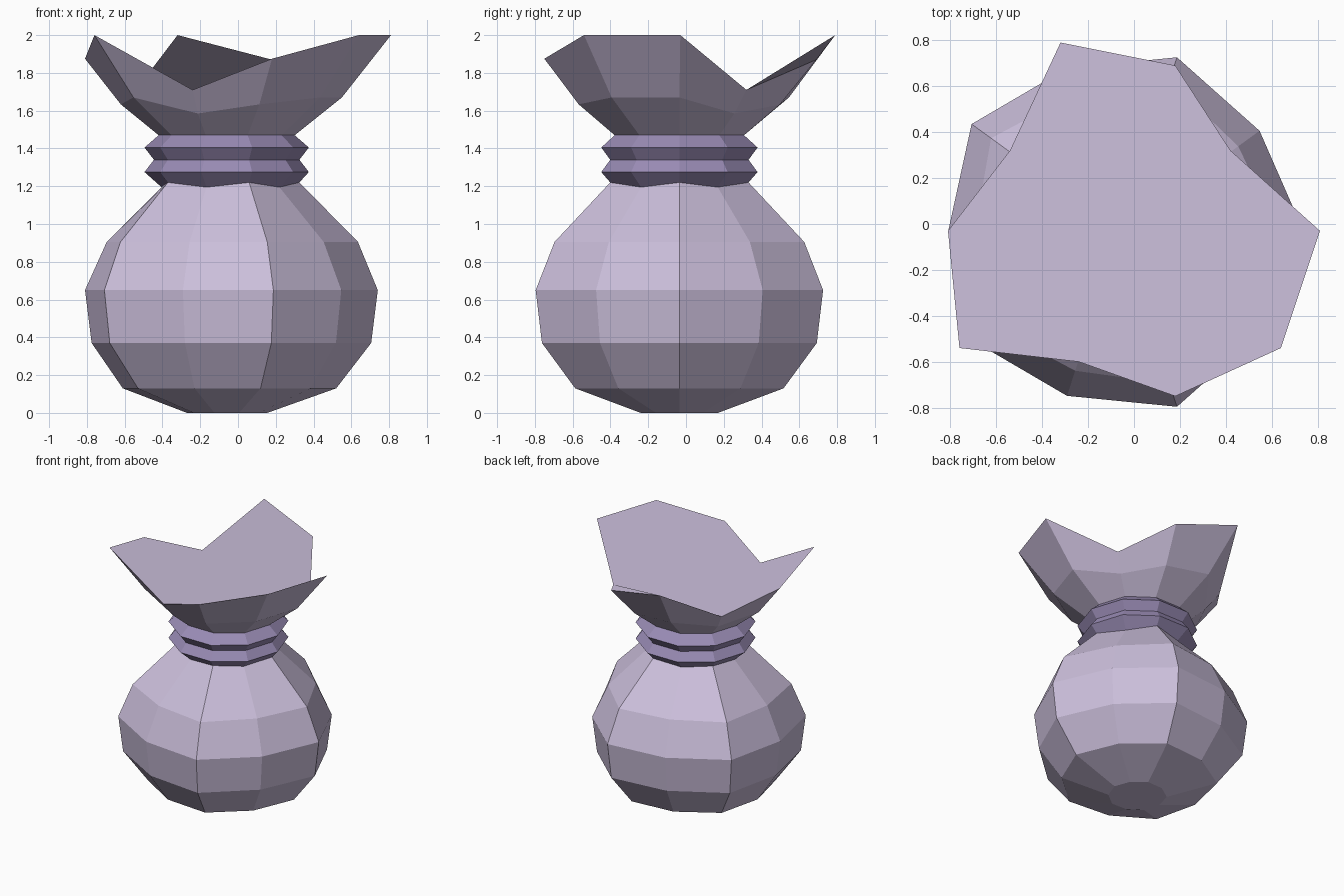
import bpy, bmesh, math

if "Cube" in bpy.data.objects:
    bpy.data.objects.remove(bpy.data.objects["Cube"])

CX, CY, N = -0.06, -0.035, 10


def material(name, rgb):
    m = bpy.data.materials.new(name)
    m.diffuse_color = (*rgb, 1)
    m.use_nodes = True
    m.node_tree.nodes["Principled BSDF"].inputs["Base Color"].default_value = m.diffuse_color
    return m


cloth = material("pale lilac cloth", (0.60, 0.52, 0.71))
cord = material("purple cord", (0.32, 0.26, 0.46))


def ring(r_even, r_odd, z_even, z_odd=None):
    """Ten points whose alternate corners may differ in radius and height."""
    z_odd = z_even if z_odd is None else z_odd
    pts = []
    for i in range(N):
        a = math.tau * i / N
        r, z = (r_odd, z_odd) if i % 2 else (r_even, z_even)
        pts.append((CX + r * math.cos(a), CY + r * math.sin(a), z))
    return pts


def loft(name, rings, mat, cap_bottom=False, cap_top=False):
    bm = bmesh.new()
    loops = [[bm.verts.new(p) for p in pts] for pts in rings]
    for lo, hi in zip(loops, loops[1:]):
        for i in range(N):
            j = (i + 1) % N
            bm.faces.new((lo[i], lo[j], hi[j], hi[i]))
    if cap_bottom:
        bm.faces.new(loops[0][::-1])
    if cap_top:
        bm.faces.new(loops[-1])
    mesh = bpy.data.meshes.new(name)
    bm.to_mesh(mesh)
    bm.free()
    mesh.materials.append(mat)
    bpy.context.collection.objects.link(bpy.data.objects.new(name, mesh))


# Round sack with five stronger ridges
neck_base = ring(0.385, 0.345, 1.22, 1.195)
loft("sack_body", [
    ring(0.215, 0.21, 0.0),
    ring(0.58, 0.55, 0.13),
    ring(0.765, 0.715, 0.37),
    ring(0.80, 0.75, 0.65),
    ring(0.695, 0.635, 0.905),
    neck_base], cloth, cap_bottom=True)

# Two turns of cord round the neck
neck_top = ring(0.36, 0.36, 1.47)
loft("neck_cord", [
    neck_base,
    ring(0.435, 0.435, 1.275),
    ring(0.385, 0.385, 1.34),
    ring(0.435, 0.435, 1.405),
    neck_top], cord)

# Flared mouth with a ragged rim, closed by one face
rim = [(0.81, -0.03, 2.0), (0.42, 0.32, 1.71), (0.18, 0.69, 1.87),
       (-0.32, 0.79, 2.0), (-0.54, 0.32, 1.71), (-0.81, -0.03, 1.875),
       (-0.76, -0.54, 2.0), (-0.24, -0.60, 1.71), (0.18, -0.75, 1.875),
       (0.64, -0.54, 2.0)]
flare = []
for i, p in enumerate(rim):
    a = math.tau * i / N
    # Lower rim points pull the fold below them inward and down
    t = (p[2] - 1.71) / 0.29
    r, z = 0.495 + 0.115 * t, 1.585 + 0.085 * t
    flare.append((CX + r * math.cos(a), CY + r * math.sin(a), z))
loft("sack_mouth", [neck_top, flare, rim], cloth, cap_top=True)
